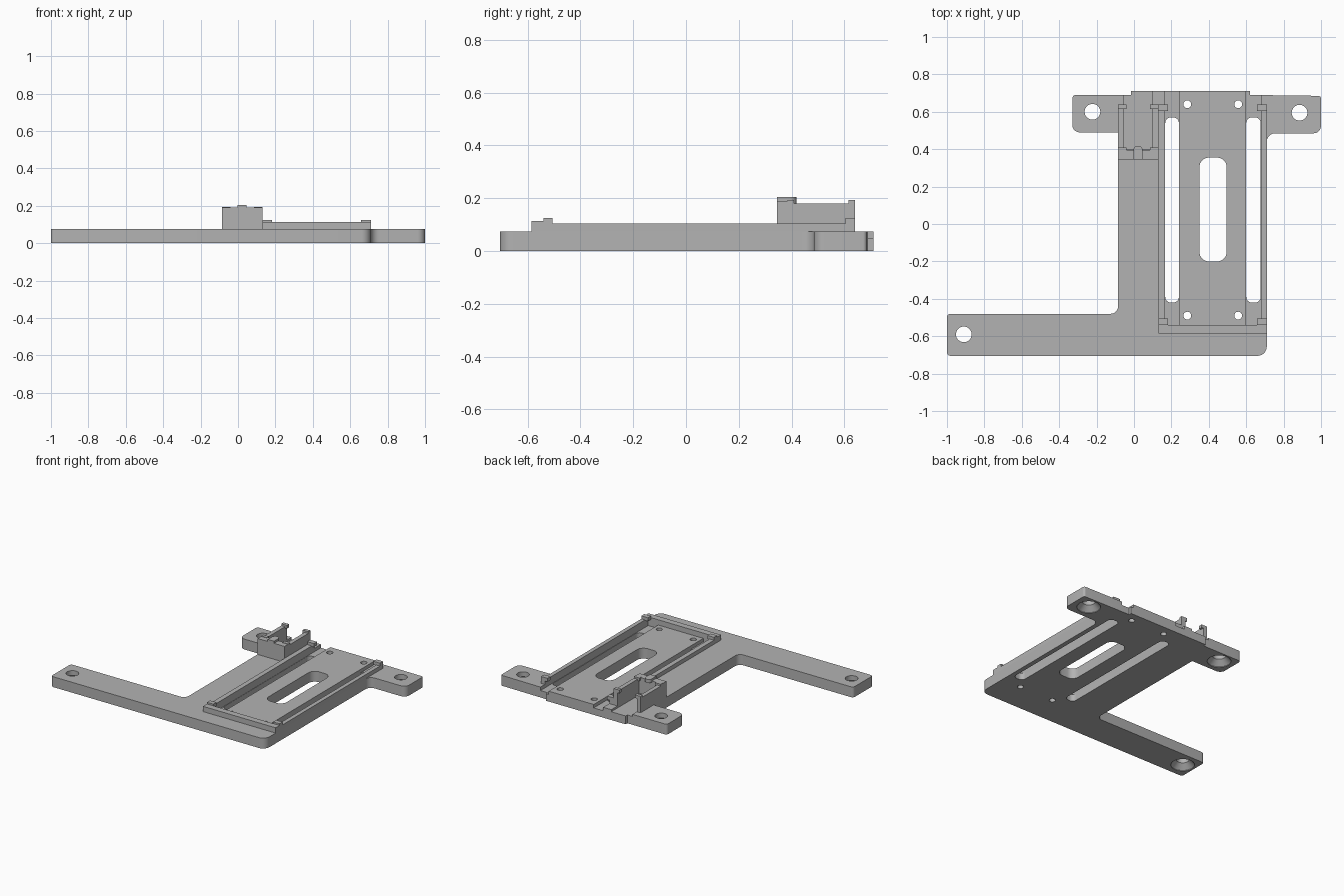
import bpy, bmesh, math
from mathutils import Vector

if "Cube" in bpy.data.objects:
    bpy.data.objects.remove(bpy.data.objects["Cube"])

grey = bpy.data.materials.new("plain grey")
grey.diffuse_color = (0.45, 0.45, 0.45, 1)
grey.use_nodes = True
grey.node_tree.nodes["Principled BSDF"].inputs["Base Color"].default_value = grey.diffuse_color


def rounded(corners, steps=8):
    """Polygon from (x, y, radius) corners, each filleted by its radius."""
    out = []
    n = len(corners)
    for i, (x, y, r) in enumerate(corners):
        p = Vector((x, y))
        if r == 0:
            out.append(p)
            continue
        a = (Vector(corners[i - 1][:2]) - p).normalized()
        b = (Vector(corners[(i + 1) % n][:2]) - p).normalized()
        half = a.angle(b) / 2
        c = p + (a + b).normalized() * (r / math.sin(half))
        s = p + a * (r / math.tan(half)) - c
        e = p + b * (r / math.tan(half)) - c
        for k in range(steps + 1):
            t = k / steps
            w = math.pi - 2 * half
            d = (s * math.sin((1 - t) * w) + e * math.sin(t * w)) / math.sin(w)
            out.append(c + d)
    return out


def loft(name, rings):
    """Solid through a stack of matching (points, z) rings."""
    bm = bmesh.new()
    loops = [[bm.verts.new((p[0], p[1], z)) for p in pts] for pts, z in rings]
    n = len(loops[0])
    bm.faces.new(loops[0][::-1])
    bm.faces.new(loops[-1])
    for lo, hi in zip(loops, loops[1:]):
        for i in range(n):
            j = (i + 1) % n
            bm.faces.new((lo[i], lo[j], hi[j], hi[i]))
    bmesh.ops.recalc_face_normals(bm, faces=bm.faces)
    mesh = bpy.data.meshes.new(name)
    bm.to_mesh(mesh)
    bm.free()
    mesh.materials.append(grey)
    ob = bpy.data.objects.new(name, mesh)
    bpy.context.collection.objects.link(ob)
    return ob


def box(name, x0, x1, y0, y1, z0, z1, r=0):
    pts = rounded([(x0, y0, r), (x1, y0, r), (x1, y1, r), (x0, y1, r)])
    return loft(name, [(pts, z0), (pts, z1)])


def circle(x, y, r, n=32):
    return [(x + r * math.cos(2 * math.pi * i / n),
             y + r * math.sin(2 * math.pi * i / n)) for i in range(n)]


def cut(target, cutter):
    mod = target.modifiers.new("cut", 'BOOLEAN')
    mod.operation, mod.solver, mod.object = 'DIFFERENCE', 'EXACT', cutter
    bpy.context.view_layer.objects.active = target
    bpy.ops.object.modifier_apply(modifier=mod.name)
    bpy.data.objects.remove(cutter)


T = 0.075  # plate thickness

# Base plate with three mounting arms
outline = rounded([
    (-1, -0.705, 0.02), (0.71, -0.705, 0.05), (0.71, 0.485, 0.045),
    (1, 0.485, 0.04), (1, 0.685, 0.015), (0.62, 0.69, 0), (0.62, 0.71, 0),
    (-0.015, 0.71, 0), (-0.015, 0.69, 0), (-0.33, 0.69, 0.02),
    (-0.33, 0.49, 0.04), (-0.085, 0.49, 0), (-0.085, -0.48, 0.04),
    (-1, -0.48, 0.02)])
plate = loft("base_plate", [(outline, 0), (outline, T)])

# Shallow channels beside the centre panel, and the holder floor
for x0, x1, y0, z in ((0.165, 0.24, -0.54, 0.05), (0.60, 0.68, -0.54, 0.05),
                      (-0.055, 0.10, 0.40, 0.06)):
    cut(plate, box("channel_cutter", x0, x1, y0, 0.8, z, 0.2))
# Long slots and centre window
for x0, x1, y0, y1, r in ((0.167, 0.24, -0.42, 0.57, 0.03),
                          (0.60, 0.677, -0.42, 0.57, 0.03),
                          (0.35, 0.495, -0.20, 0.355, 0.05)):
    cut(plate, box("slot_cutter", x0, x1, y0, y1, -0.1, 0.2, r))
# Small panel holes
for x in (0.285, 0.557):
    for y in (-0.49, 0.64):
        c = circle(x, y, 0.021, 24)
        cut(plate, loft("pin_cutter", [(c, -0.1), (c, 0.2)]))
# Mounting holes, countersunk from below
for x, y in ((-0.91, -0.59), (-0.222, 0.6), (0.885, 0.595)):
    wide, slim = circle(x, y, 0.078), circle(x, y, 0.042)
    cut(plate, loft("screw_cutter", [(wide, -0.02), (wide, 0.004),
                                     (slim, 0.04), (slim, 0.2)]))

# Rails around the panel
box("left_rail", 0.13, 0.165, -0.585, 0.64, T, 0.104)
box("right_rail", 0.68, 0.71, -0.585, 0.64, T, 0.104)
box("front_rail", 0.13, 0.71, -0.585, -0.54, T, 0.113)
# Retaining clips on the rail ends
for x0, x1 in ((0.13, 0.182), (0.658, 0.71)):
    box("front_clip", x0, x1, -0.54, -0.505, 0.10, 0.125)
    box("back_clip", x0, x1, 0.605, 0.64, 0.10, 0.125)

# Connector holder: front block, side walls and corner clips
box("holder_block", -0.085, 0.13, 0.345, 0.395, T, 0.19)
for x0, x1, c0, c1 in ((-0.085, -0.055, -0.085, -0.04),
                       (0.10, 0.13, 0.085, 0.13)):
    box("holder_wall", x0, x1, 0.345, 0.64, T, 0.18)
    box("holder_back_clip", c0, c1, 0.615, 0.64, 0.17, 0.193)
    box("holder_front_clip", c0, c1, 0.385, 0.41, 0.17, 0.193)
# Rounded latch on top of the block
latch = rounded([(-0.004, 0.345, 0), (0.046, 0.345, 0),
                 (0.046, 0.418, 0.024), (-0.004, 0.418, 0.024)])
loft("holder_latch", [(latch, 0.18), (latch, 0.205)])

# Smooth the curved walls only
bpy.ops.object.select_all(action='SELECT')
bpy.context.view_layer.objects.active = plate
bpy.ops.object.shade_smooth_by_angle(angle=math.radians(30))
